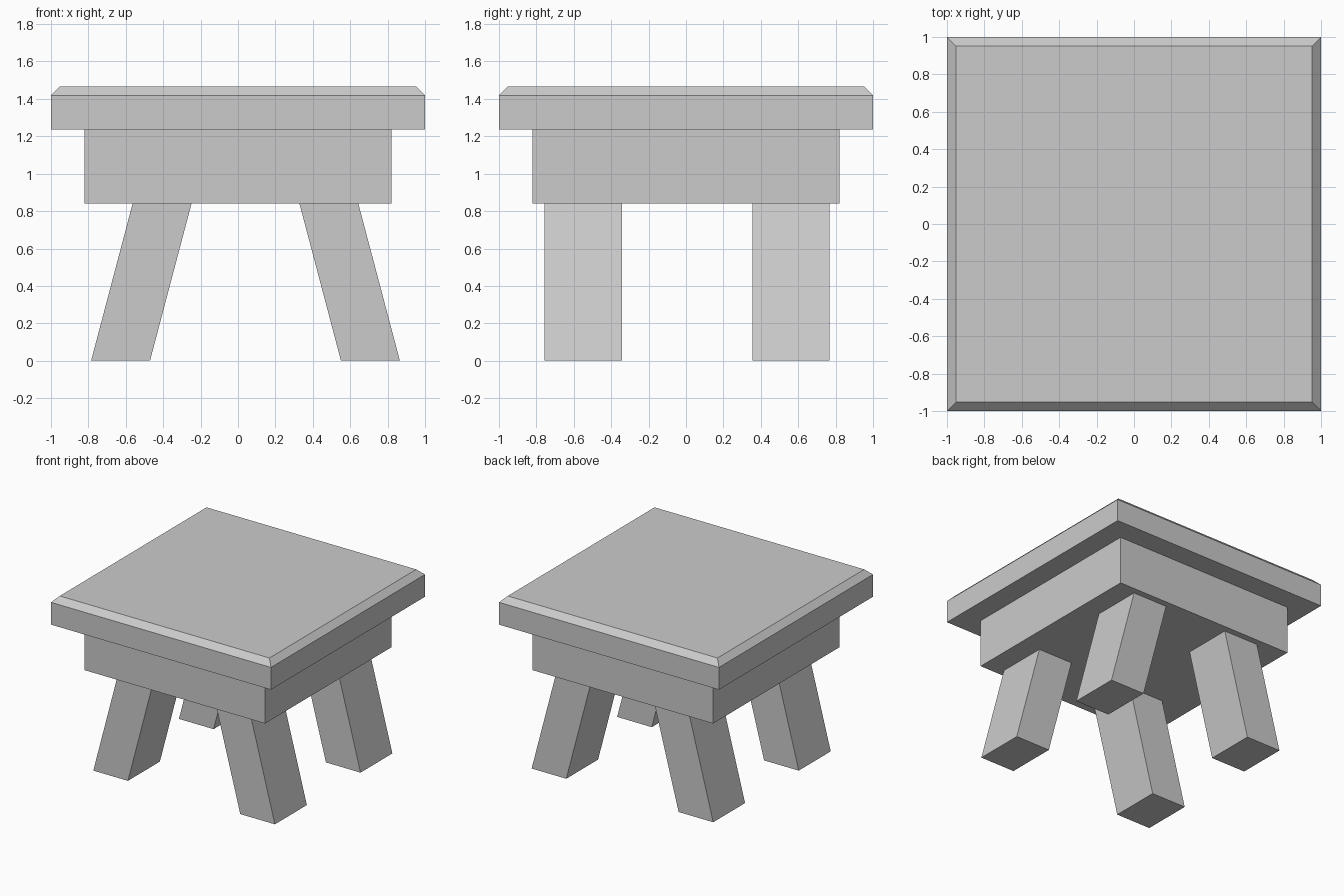
import bpy, bmesh

if "Cube" in bpy.data.objects:
    bpy.data.objects.remove(bpy.data.objects["Cube"])


def loft(name, rings):
    """Solid from stacked rectangles: (x0, x1, y0, y1, z), bottom to top."""
    bm = bmesh.new()
    loops = [[bm.verts.new(p) for p in ((x0, y0, z), (x1, y0, z), (x1, y1, z), (x0, y1, z))]
             for x0, x1, y0, y1, z in rings]
    bm.faces.new(loops[0][::-1])
    bm.faces.new(loops[-1])
    for a, b in zip(loops, loops[1:]):
        for i in range(4):
            j = (i + 1) % 4
            bm.faces.new((a[i], a[j], b[j], b[i]))
    bmesh.ops.recalc_face_normals(bm, faces=bm.faces)
    mesh = bpy.data.meshes.new(name)
    bm.to_mesh(mesh)
    bm.free()
    obj = bpy.data.objects.new(name, mesh)
    bpy.context.collection.objects.link(obj)
    return obj


def square(h, z):
    return (-h, h, -h, h, z)


SEAT_Z, APRON_Z = 1.235, 0.84

# Seat slab with chamfered top edge
loft("seat", [square(1.0, SEAT_Z), square(1.0, 1.418), square(0.953, 1.465)])

# Apron block under the seat
loft("apron", [square(0.82, APRON_Z), square(0.82, SEAT_Z)])

# Four legs, splayed sideways with level feet
LEG_MID, LEG_W, SPLAY = 0.04, 0.315, 0.222
for side, s in (("left", -1), ("right", 1)):
    foot = LEG_MID + s * 0.668
    top = foot - s * SPLAY
    for end, y0, y1 in (("front", -0.757, -0.342), ("back", 0.355, 0.768)):
        loft(f"{end}_{side}_leg", [
            (foot - LEG_W / 2, foot + LEG_W / 2, y0, y1, 0.0),
            (top - LEG_W / 2, top + LEG_W / 2, y0, y1, APRON_Z)])
